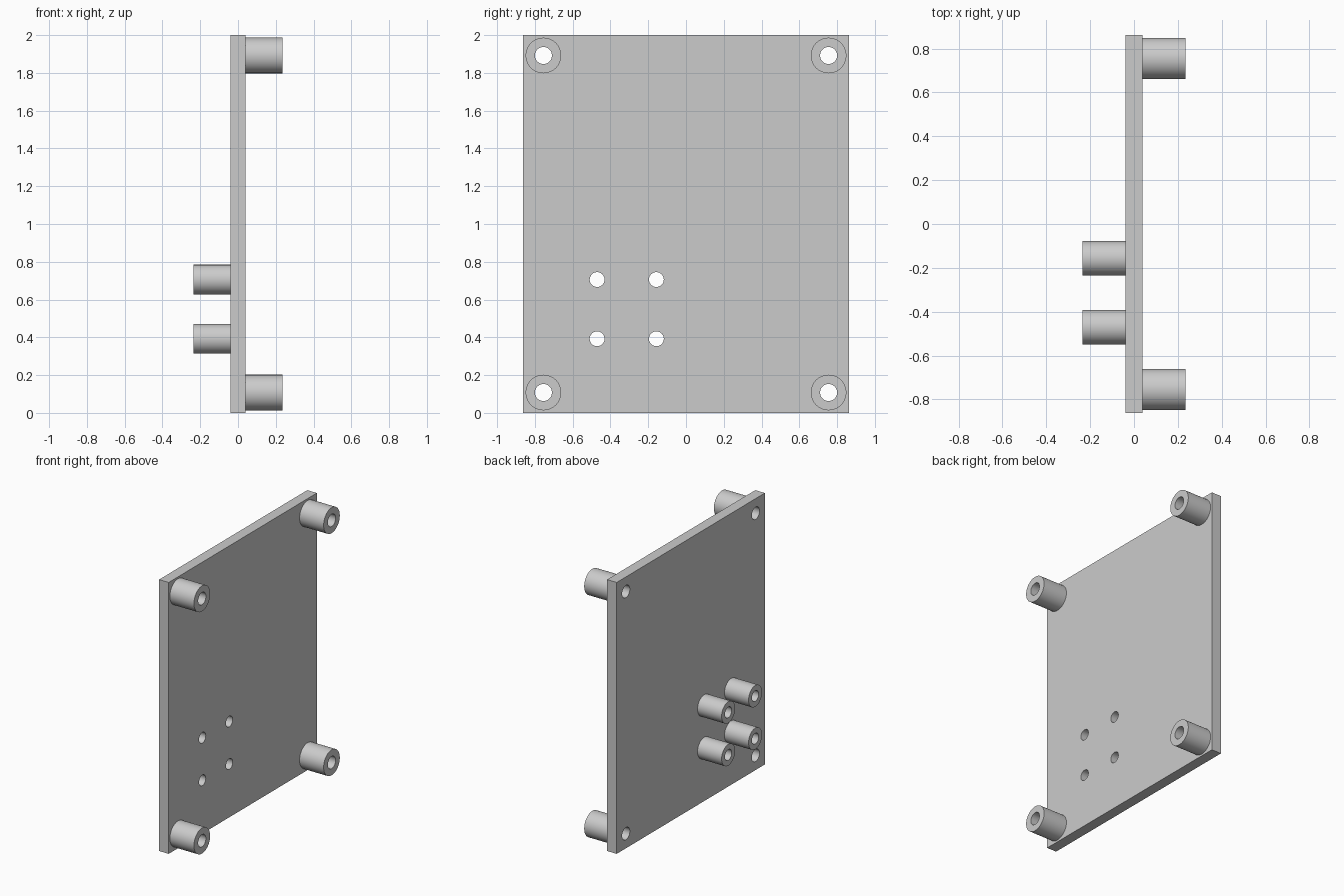
import bpy
import bmesh
import math
from mathutils import Matrix

if "Cube" in bpy.data.objects:
    bpy.data.objects.remove(bpy.data.objects["Cube"])

U = 2 / 51                       # one design unit; the plate is 51 tall
HEIGHT, WIDTH, THICK, LENGTH = 51, 44, 2, 5
SEGMENTS = 64

grey = bpy.data.materials.new("plain_grey")
grey.use_nodes = True
colour = (0.6, 0.6, 0.6, 1)
grey.diffuse_color = colour
grey.node_tree.nodes["Principled BSDF"].inputs["Base Color"].default_value = colour


def finish(name, bm):
    """Turn a bmesh into a grey object, scaled from design units."""
    bmesh.ops.scale(bm, vec=(U, U, U), verts=bm.verts)
    bmesh.ops.recalc_face_normals(bm, faces=bm.faces)
    mesh = bpy.data.meshes.new(name)
    bm.to_mesh(mesh)
    bm.free()
    mesh.materials.append(grey)
    obj = bpy.data.objects.new(name, mesh)
    bpy.context.collection.objects.link(obj)
    return obj


def ring(bm, x, y, z, radius):
    """Circle of vertices facing along x."""
    return [bm.verts.new((x, y + radius * math.cos(a), z + radius * math.sin(a)))
            for a in (2 * math.pi * i / SEGMENTS for i in range(SEGMENTS))]


def tube(name, x0, x1, y, z, outer, inner):
    """Hollow spacer running along x, with ring-shaped ends."""
    bm = bmesh.new()
    loops = [ring(bm, x0, y, z, outer), ring(bm, x1, y, z, outer),
             ring(bm, x1, y, z, inner), ring(bm, x0, y, z, inner)]
    for k in range(4):
        a, b = loops[k], loops[(k + 1) % 4]
        for i in range(SEGMENTS):
            j = (i + 1) % SEGMENTS
            bm.faces.new((a[i], a[j], b[j], b[i]))
    return finish(name, bm)


# Spacer layout: four at the corners, four on the other side of the plate
half = THICK / 2
spacers = []
for zn, z in (("lower", 2.75), ("upper", HEIGHT - 2.75)):
    for yn, y in (("front", -19.25), ("back", 19.25)):
        spacers.append((f"{zn}_{yn}_corner_spacer", half, half + LENGTH, y, z, 2.4, 1.15))
for zn, z in (("lower", 10), ("upper", 18)):
    for yn, y in (("front", -12), ("back", -4)):
        spacers.append((f"{zn}_{yn}_mount_post", -half - LENGTH, -half, y, z, 2, 1))

# Plate
bm = bmesh.new()
bmesh.ops.create_cube(bm, size=1, matrix=Matrix.Translation((0, 0, HEIGHT / 2))
                      @ Matrix.Diagonal((THICK, WIDTH, HEIGHT, 1)))
plate = finish("plate", bm)

# Drill the screw holes through the plate
bm = bmesh.new()
for _, _, _, y, z, _, inner in spacers:
    a, b = ring(bm, -THICK, y, z, inner), ring(bm, THICK, y, z, inner)
    bm.faces.new(a)
    bm.faces.new(b)
    for i in range(SEGMENTS):
        j = (i + 1) % SEGMENTS
        bm.faces.new((a[i], a[j], b[j], b[i]))
drill = finish("hole_cutter", bm)
drill.hide_render = True
cut = plate.modifiers.new("screw_holes", "BOOLEAN")
cut.operation = "DIFFERENCE"
cut.solver = "EXACT"
cut.object = drill
bpy.ops.object.select_all(action="DESELECT")
bpy.context.view_layer.objects.active = plate
plate.select_set(True)
bpy.ops.object.modifier_apply(modifier=cut.name)
bpy.data.objects.remove(drill)

# Spacers and posts
for spec in spacers:
    tube(*spec).select_set(True)

bpy.ops.object.shade_smooth_by_angle(angle=math.radians(30))
